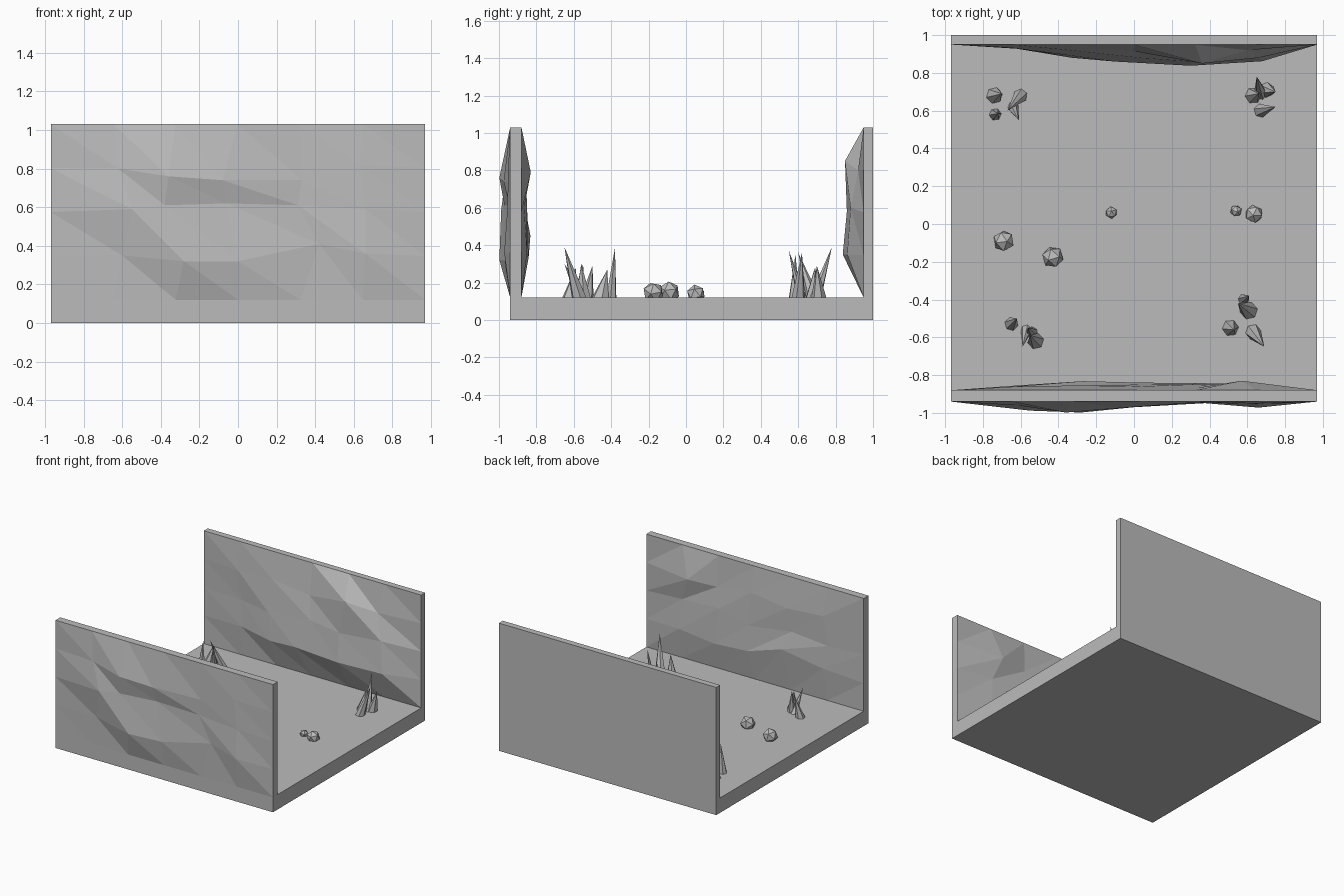
import bpy, bmesh, math, random
from mathutils import Vector, Matrix

if "Cube" in bpy.data.objects:
    bpy.data.objects.remove(bpy.data.objects["Cube"])

random.seed(4)
stone = bpy.data.materials.new("grey_stone")
stone.diffuse_color = (0.5, 0.5, 0.5, 1)
stone.use_nodes = True
stone.node_tree.nodes["Principled BSDF"].inputs["Base Color"].default_value = stone.diffuse_color
W, FLOOR, TOP = 0.97, 0.12, 1.03


def finish(bm, name):
    bmesh.ops.recalc_face_normals(bm, faces=bm.faces)
    me = bpy.data.meshes.new(name)
    bm.to_mesh(me)
    bm.free()
    me.materials.append(stone)
    ob = bpy.data.objects.new(name, me)
    bpy.context.collection.objects.link(ob)
    return ob


def box(name, y0, y1, z0, z1):
    bm = bmesh.new()
    bmesh.ops.create_cube(bm, size=1)
    for v in bm.verts:
        v.co = (v.co.x * 2 * W, (y0 + y1) / 2 + v.co.y * (y1 - y0),
                (z0 + z1) / 2 + v.co.z * (z1 - z0))
    return finish(bm, name)


def relief(name, y, direction, rows):
    """Faceted rock sheet: inner grid points (x, z, depth), rim flush with the wall."""
    bm = bmesh.new()
    grid = []
    for r in range(5):
        line = []
        for c in range(7):
            x, z, d = -W + c * W / 3, TOP - r * (TOP - FLOOR) / 4, 0
            if 0 < r < 4 and 0 < c < 6:
                x, z, d = rows[r - 1][c - 1]
            line.append(bm.verts.new((x, y + direction * d, z)))
        grid.append(line)
    for r in range(4):
        for c in range(6):
            a, b = grid[r][c], grid[r][c + 1]
            e, f = grid[r + 1][c], grid[r + 1][c + 1]
            bm.faces.new((a, e, f))
            bm.faces.new((a, f, b))
    ob = finish(bm, name)
    # face the sheet outwards from its wall
    if sum(p.normal.y * p.area for p in ob.data.polygons) * direction < 0:
        ob.data.flip_normals()


def crystal(name, bx, by, radius, tx, ty, tz):
    """Leaning six-sided spike from floor to tip."""
    bm = bmesh.new()
    turn = random.random()
    ring = [bm.verts.new((bx + radius * math.cos(turn + i * math.pi / 3),
                          by + radius * math.sin(turn + i * math.pi / 3), FLOOR - 0.005))
            for i in range(6)]
    tip = bm.verts.new((tx, ty, tz))
    bm.faces.new(ring)
    for i in range(6):
        bm.faces.new((ring[i], ring[(i + 1) % 6], tip))
    finish(bm, name)


def rock(name, x, y, radius, z):
    """Angular boulder sunk into the floor."""
    bm = bmesh.new()
    bmesh.ops.create_icosphere(bm, subdivisions=1, radius=radius)
    rot = Matrix.Rotation(random.uniform(0, 6), 4, Vector((random.random(), random.random(), 1)))
    bmesh.ops.transform(bm, matrix=Matrix.Translation((x, y, z)) @ rot, verts=bm.verts)
    finish(bm, name)


# Floor slab and the two long walls
box("floor_slab", -0.94, 1.0, 0, FLOOR)
box("front_wall", -0.94, -0.88, FLOOR, TOP)
box("back_wall", 0.95, 1.0, FLOOR, TOP)

# Rough rock faces on the walls
relief("front_wall_outer_rock", -0.94, -1, [
    [(-.62, .80, .020), (-.36, .76, .058), (-.08, .74, .035), (.33, .74, .005), (.63, .82, .010)],
    [(-.55, .59, .048), (-.38, .61, .030), (-.06, .62, .005), (.31, .61, .003), (.66, .59, .015)],
    [(-.60, .35, .005), (-.28, .32, .058), (0, .32, .030), (.42, .41, .006), (.66, .36, .032)]])
relief("front_wall_inner_rock", -0.88, 1, [
    [(-.62, .80, .020), (-.30, .78, .025), (.02, .82, .020), (.33, .78, .012), (.57, .79, .050)],
    [(-.66, .57, .018), (-.34, .60, .020), (.05, .55, .030), (.30, .62, .030), (.64, .60, .015)],
    [(-.62, .38, .025), (-.27, .45, .048), (.04, .35, .040), (.34, .33, .038), (.66, .36, .030)]])
relief("back_wall_rock", 0.95, -1, [
    [(-.65, .80, .018), (-.34, .82, .030), (.00, .78, .035), (.36, .85, .100), (.60, .80, .030)],
    [(-.62, .57, .015), (-.36, .56, .055), (.03, .60, .070), (.30, .58, .090), (.66, .60, .070)],
    [(-.62, .36, .022), (-.33, .34, .070), (-.10, .36, .090), (.30, .35, .112), (.68, .35, .088)]])

# Crystal clusters in the four corners: base x, y, radius, tip x, y, z
clusters = {
    "back_left": [(-.74, .68, .045, -.70, .69, .28), (-.735, .58, .033, -.72, .585, .35),
                  (-.60, .68, .038, -.67, .60, .36), (-.64, .62, .03, -.61, .55, .37)],
    "back_right": [(.63, .68, .045, .66, .69, .28), (.70, .71, .042, .75, .70, .29),
                   (.67, .69, .035, .65, .78, .39), (.67, .60, .038, .75, .62, .36)],
    "front_left": [(-.65, -.53, .037, -.62, -.50, .29), (-.52, -.62, .045, -.55, -.59, .28),
                   (-.54, -.575, .032, -.56, -.55, .30), (-.57, -.56, .03, -.59, -.65, .30)],
    "front_right": [(.63, -.57, .042, .69, -.65, .39), (.51, -.55, .045, .53, -.56, .30),
                    (.61, -.46, .048, .55, -.42, .27), (.58, -.40, .03, .61, -.38, .385)],
}
for place, spikes in clusters.items():
    for i, s in enumerate(spikes):
        crystal(f"{place}_crystal_{i + 1}", *s)

# Scattered boulders
for i, r in enumerate([(-.69, -.09, .058, .15), (-.43, -.175, .058, .147), (-.12, .06, .033, .135),
                       (.54, .07, .032, .135), (.635, .053, .05, .14)]):
    rock(f"boulder_{i + 1}", *r)
